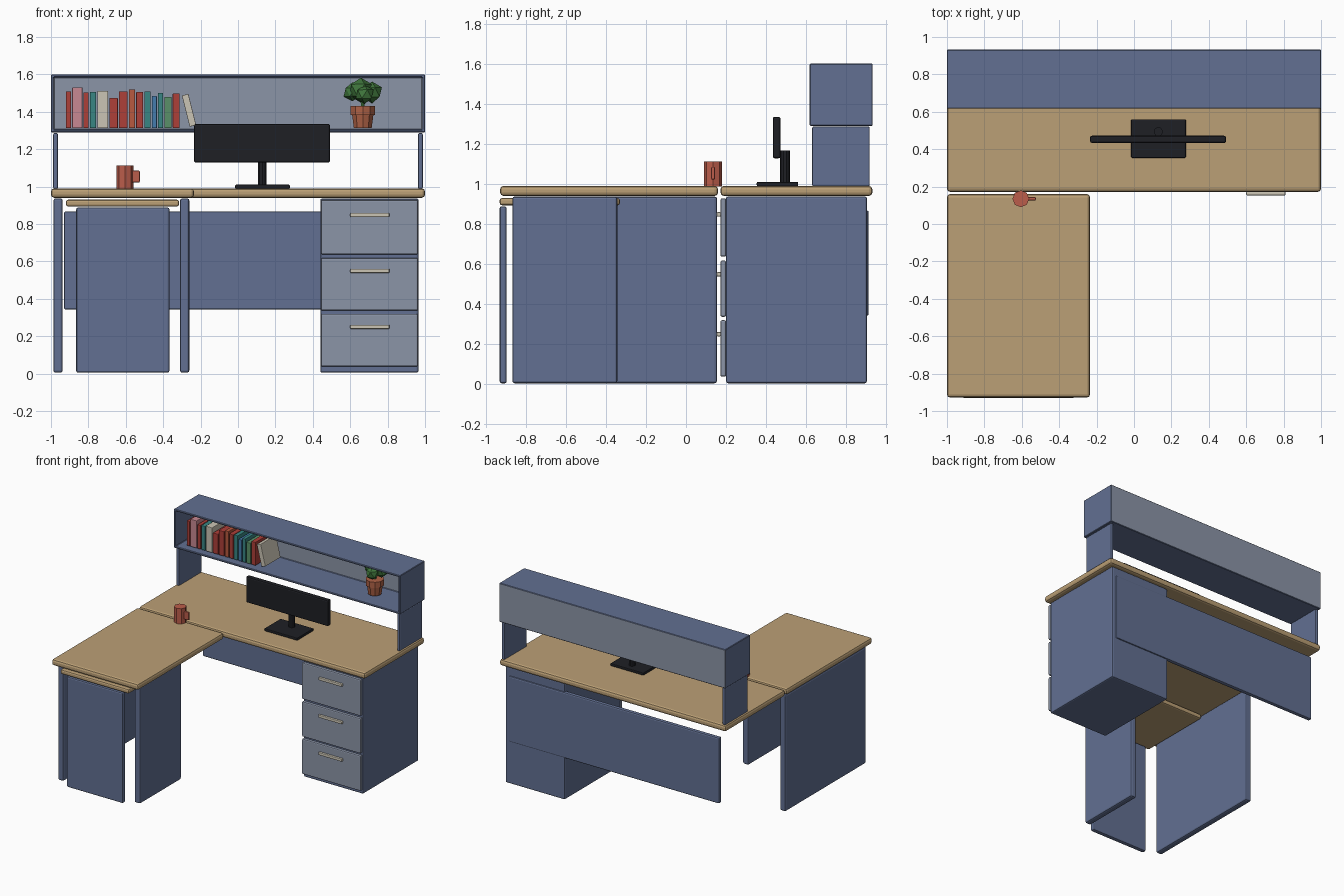
import bpy, bmesh, math, random
from mathutils import Vector

if "Cube" in bpy.data.objects:
    bpy.data.objects.remove(bpy.data.objects["Cube"])

random.seed(4)
COLORS = {
    "blue": (0.122, 0.162, 0.287), "panel_grey": (0.26, 0.30, 0.39),
    "wood": (0.50, 0.35, 0.18), "black": (0.013, 0.014, 0.018),
    "cream": (0.60, 0.56, 0.46), "mug_red": (0.50, 0.11, 0.07),
    "clay": (0.42, 0.12, 0.06), "leaf": (0.05, 0.18, 0.045),
    "red": (0.42, 0.05, 0.04), "pink": (0.58, 0.25, 0.29),
    "teal": (0.04, 0.24, 0.23), "book_blue": (0.06, 0.20, 0.42),
    "green": (0.10, 0.28, 0.14), "orange": (0.48, 0.10, 0.05),
}
MATS = {}
for key, rgb in COLORS.items():
    MATS[key] = bpy.data.materials.new(key)
    MATS[key].diffuse_color = (*rgb, 1)


def add_object(name, bm, *colors, bevel=0.0, segments=2):
    mesh = bpy.data.meshes.new(name)
    bmesh.ops.recalc_face_normals(bm, faces=bm.faces)
    bm.to_mesh(mesh)
    bm.free()
    ob = bpy.data.objects.new(name, mesh)
    bpy.context.collection.objects.link(ob)
    for c in colors:
        mesh.materials.append(MATS[c])
    if bevel:
        mod = ob.modifiers.new("bevel", 'BEVEL')
        mod.width, mod.segments = bevel, segments
    return ob


def cube_bm(x, y, z):
    bm = bmesh.new()
    bmesh.ops.create_cube(bm, size=1)
    for v in bm.verts:
        v.co = Vector([(r[0] + r[1]) / 2 + c * (r[1] - r[0])
                       for r, c in zip((x, y, z), v.co)])
    return bm


def box(name, x, y, z, color, bevel=0.01):
    """Bevelled box from (min, max) ranges."""
    return add_object(name, cube_bm(x, y, z), color, bevel=bevel)


def cone(bm, x, y, z0, z1, r0, r1, sides):
    geo = bmesh.ops.create_cone(bm, cap_ends=True, segments=sides,
                                radius1=r0, radius2=r1, depth=z1 - z0)
    bmesh.ops.translate(bm, verts=geo["verts"], vec=(x, y, (z0 + z1) / 2))


# L-shaped worktop
box("main_desktop", (-1, 1), (0.172, 0.93), (0.94, 0.99), "wood", 0.017)
box("return_desktop", (-1, -0.235), (-0.928, 0.16), (0.94, 0.99), "wood", 0.017)

# Return desk: side panels, sliding tray and front panel
box("return_outer_panel", (-0.987, -0.937), (-0.867, 0.155), (0.005, 0.937), "blue", 0.012)
box("return_inner_panel", (-0.31, -0.26), (-0.867, -0.343), (0.005, 0.937), "blue", 0.012)
box("sliding_tray", (-0.92, -0.315), (-0.93, -0.33), (0.893, 0.93), "wood", 0.012)
box("return_front_panel", (-0.865, -0.367), (-0.93, -0.895), (0.005, 0.888), "blue")

# Modesty panel at the back
box("modesty_panel", (-0.93, 0.93), (0.878, 0.912), (0.342, 0.868), "blue")

# Drawer pedestal
box("pedestal", (0.44, 0.965), (0.2, 0.903), (0.005, 0.937), "blue")
for i, (z0, z1) in enumerate([(0.637, 0.928), (0.337, 0.618), (0.038, 0.32)], 1):
    zc = 0.848 - 0.299 * (i - 1)
    box(f"drawer_front_{i}", (0.443, 0.962), (0.172, 0.2), (z0, z1), "panel_grey", 0.008)
    box(f"drawer_handle_{i}", (0.6, 0.81), (0.153, 0.174), (zc - 0.011, zc + 0.011), "cream", 0.005)

# Overhead shelf: open-front box with pale back
bm = cube_bm((-1, 1), (0.617, 0.932), (1.29, 1.6))
bm.faces.ensure_lookup_table()
for f in bm.faces:
    if f.normal.y > 0.9:
        f.material_index = 1
front = next(f for f in bm.faces if f.normal.y < -0.9)
bmesh.ops.inset_individual(bm, faces=[front], thickness=0.02)
inner = bmesh.ops.extrude_face_region(bm, geom=[front])["geom"]
bmesh.ops.translate(bm, verts=[g for g in inner if isinstance(g, bmesh.types.BMVert)],
                    vec=(0, 0.285, 0))
for g in inner:
    if isinstance(g, bmesh.types.BMFace):
        g.material_index = 1
if front.is_valid:
    bm.faces.remove(front)
add_object("overhead_shelf", bm, "blue", "panel_grey", bevel=0.004, segments=1)
for side, s in (("left", -1), ("right", 1)):
    box(f"shelf_support_{side}", sorted((s * 0.963, s * 0.988)), (0.63, 0.917),
        (0.987, 1.287), "blue", 0.008)

# Monitor
box("monitor_screen", (-0.235, 0.492), (0.433, 0.472), (1.128, 1.335), "black")
box("monitor_base", (-0.015, 0.277), (0.353, 0.56), (0.988, 1.01), "black", 0.006)
bm = bmesh.new()
cone(bm, 0.13, 0.494, 1.0, 1.168, 0.024, 0.024, 10)
add_object("monitor_post", bm, "black")

# Mug
bm = bmesh.new()
cone(bm, -0.605, 0.135, 0.988, 1.112, 0.045, 0.045, 8)
add_object("mug_body", bm, "mug_red")
box("mug_handle", (-0.57, -0.525), (0.126, 0.144), (1.022, 1.085), "mug_red", 0.005)

# Row of books: width, top height, colour
FLOOR = 1.312
BOOKS = [(.027, 1.509, "red"), (.054, 1.531, "pink"), (.027, 1.504, "red"),
         (.034, 1.506, "teal"), (.057, 1.512, "cream"), (.045, 1.474, "red"),
         (.046, 1.509, "red"), (.032, 1.52, "orange"), (.037, 1.506, "red"),
         (.033, 1.509, "teal"), (.027, 1.485, "book_blue"), (.027, 1.501, "teal"),
         (.038, 1.48, "green"), (.037, 1.498, "red")]
x = -0.92
for i, (w, top, color) in enumerate(BOOKS, 1):
    box(f"book_{i}", (x, x + w), (0.665, 0.86), (FLOOR, top), color, 0.003)
    x += w + 0.0067
leaning = box("leaning_book", (-0.018, 0.018), (-0.097, 0.097), (-0.086, 0.086), "cream", 0.003)
leaning.location = (-0.262, 0.762, 1.408)
leaning.rotation_euler.y = math.radians(-14)

# Potted plant
PX, PY = 0.667, 0.775
bm = bmesh.new()
cone(bm, PX, PY, FLOOR, 1.385, 0.05, 0.06, 10)
cone(bm, PX, PY, 1.383, 1.43, 0.068, 0.068, 10)
add_object("plant_pot", bm, "clay")
bm = bmesh.new()
for dx, dy, dz, r in [(-0.01, 0, 1.515, 0.068), (-0.055, 0.02, 1.505, 0.05),
                      (0.05, 0.015, 1.505, 0.057), (0.01, -0.045, 1.495, 0.05),
                      (0.0, 0.04, 1.495, 0.05)]:
    geo = bmesh.ops.create_icosphere(bm, subdivisions=1, radius=r)
    for v in geo["verts"]:
        v.co *= random.uniform(0.95, 1.08)
    bmesh.ops.translate(bm, verts=geo["verts"], vec=(PX + dx, PY + dy, dz))
cone(bm, PX, PY, 1.42, 1.48, 0.012, 0.012, 6)
add_object("plant_leaves", bm, "leaf")

for m in bpy.data.materials:
    if m.users and not m.is_grease_pencil:
        m.use_nodes = True
        m.node_tree.nodes["Principled BSDF"].inputs["Base Color"].default_value = m.diffuse_color
